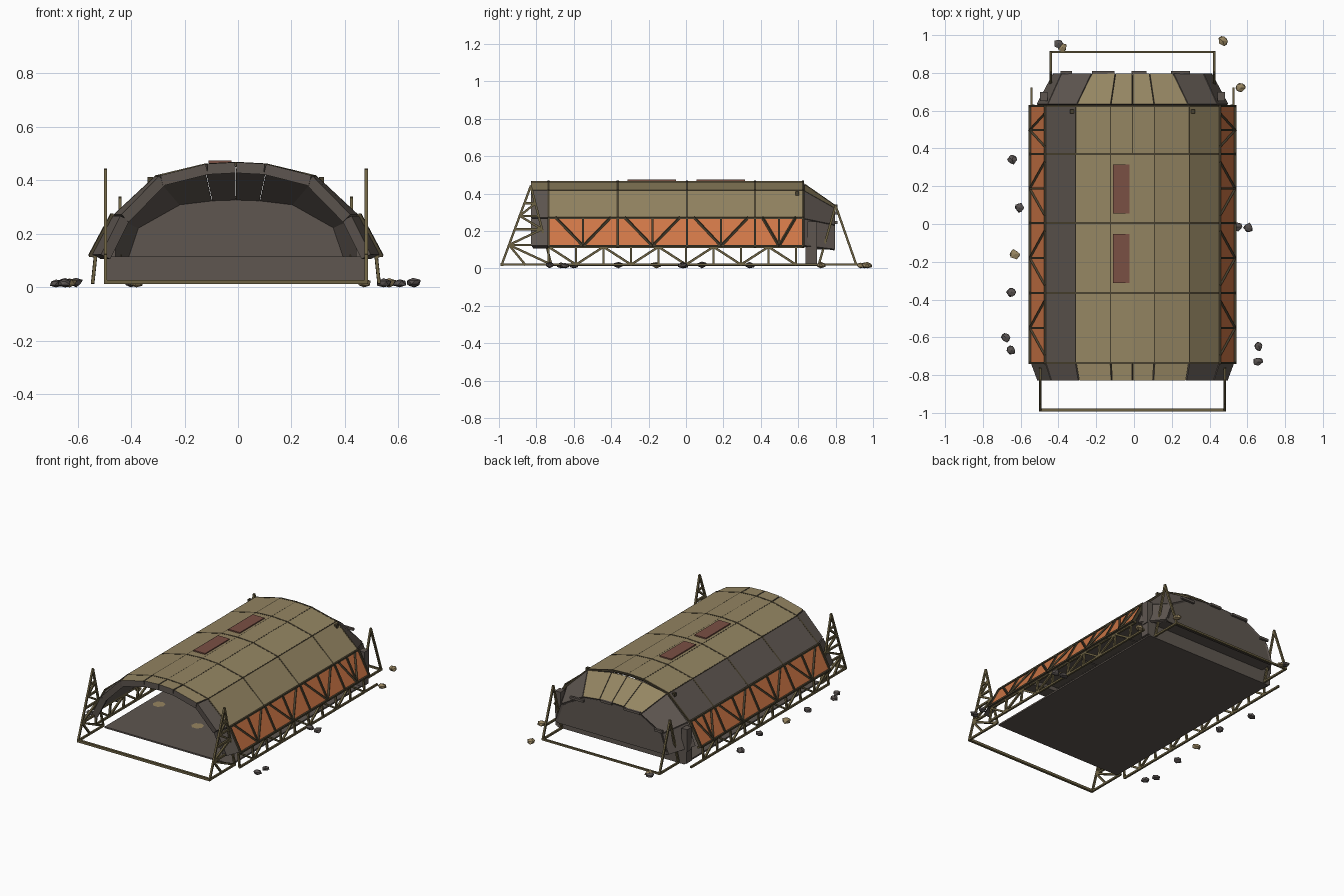
import bpy, bmesh, random
from mathutils import Vector, Matrix

random.seed(4)
cube = bpy.data.objects.get("Cube")
if cube:
    bpy.data.objects.remove(cube)

CX = -0.008  # centre line of the shelter


def material(name, r, g, b):
    lin = [((c / 255 + 0.055) / 1.055) ** 2.4 for c in (r, g, b)] + [1]
    m = bpy.data.materials.new(name)
    m.use_nodes = True
    m.diffuse_color = lin
    m.node_tree.nodes["Principled BSDF"].inputs["Base Color"].default_value = lin
    return m


TAN = material("tan panel", 148, 133, 98)
GREY = material("dark grey panel", 94, 86, 80)
ORANGE = material("orange panel", 205, 118, 70)
RED = material("dull red hatch", 122, 80, 68)
BAR = material("olive metal", 108, 97, 66)
TRUSS = material("dark brown metal", 74, 66, 48)
STONE = material("grey stone", 88, 82, 80)
SAND = material("sandy stone", 150, 132, 96)


def finish(name, bm, *mats):
    bmesh.ops.recalc_face_normals(bm, faces=bm.faces)
    me = bpy.data.meshes.new(name)
    bm.to_mesh(me)
    bm.free()
    for m in mats:
        me.materials.append(m)
    ob = bpy.data.objects.new(name, me)
    bpy.context.collection.objects.link(ob)
    return ob


def box(name, mat, x0, x1, y0, y1, z0, z1):
    bm = bmesh.new()
    bmesh.ops.create_cube(bm, size=1)
    for v in bm.verts:
        v.co = ((x1, x0)[v.co.x < 0] + CX, (y1, y0)[v.co.y < 0], (z1, z0)[v.co.z < 0])
    return finish(name, bm, mat)


def beams(name, mat, pairs, w=0.012):
    """Square bars between pairs of points, joined in one object."""
    bm = bmesh.new()
    for a, b in pairs:
        a, b = Vector(a), Vector(b)
        d = b - a
        rot = d.to_track_quat('Z', 'Y').to_matrix().to_4x4()
        size = Matrix.Diagonal((w, w, d.length + w * 0.6, 1))
        shift = Matrix.Translation((a + b) / 2 + Vector((CX, 0, 0)))
        bmesh.ops.create_cube(bm, size=1, matrix=shift @ rot @ size)
    return finish(name, bm, mat)


def panel(name, mat, quad, thick, gap=0.004):
    """Thick plate with a grey inner face, shrunk a little to leave seams."""
    q = [Vector(p) + Vector((CX, 0, 0)) for p in quad]
    mid = sum(q, Vector()) / 4
    q = [p + (mid - p).normalized() * gap for p in q]
    n = (q[2] - q[0]).cross(q[3] - q[1]).normalized()
    if n.dot(mid - Vector((CX, mid.y, 0))) < 0:
        n = -n
    bm = bmesh.new()
    out = [bm.verts.new(p) for p in q]
    inn = [bm.verts.new(p - n * thick) for p in q]
    bm.faces.new(out)
    inner = bm.faces.new(inn)
    for i in range(4):
        j = (i + 1) % 4
        side = bm.faces.new((out[i], out[j], inn[j], inn[i]))
        side.material_index = 1
    inner.material_index = 1
    return finish(name, bm, mat, GREY)


def mirrored(half):
    """Half section from centre to eave, made into a full section."""
    return [(-x, z) for x, z in reversed(half)] + half[1:]


MAIN = mirrored([(0, .468), (.115, .462), (.30, .418), (.46, .27), (.54, .12)])
FRONT = mirrored([(0, .468), (.11, .462), (.285, .418), (.43, .27), (.505, .12)])
TAIL_A = mirrored([(0, .455), (.115, .45), (.295, .415), (.45, .265), (.51, .12)])
TAIL_B = mirrored([(0, .338), (.09, .335), (.215, .32), (.375, .23), (.42, .10)])
JOINTS = [-0.735, -0.365, 0.005, 0.37, 0.625]
MAIN_COLOURS = [ORANGE, GREY, TAN, TAN, TAN, TAN, TAN, ORANGE]
END_COLOURS = [GREY, GREY, TAN, TAN, TAN, TAN, GREY, GREY]


def vault(name, colours, sec0, y0, sec1, y1, thick):
    for i, mat in enumerate(colours):
        (a, az), (b, bz) = sec0[i:i + 2]
        (c, cz), (d, dz) = sec1[i:i + 2]
        quad = [(a, y0, az), (b, y0, bz), (d, y1, dz), (c, y1, cz)]
        panel(name + "_panel", mat, quad, thick)


# Vaulted roof: four bays, front hood and tapered tail
for y0, y1 in zip(JOINTS, JOINTS[1:]):
    vault("roof", MAIN_COLOURS, MAIN, y0, MAIN, y1, 0.018)
vault("hood", END_COLOURS, FRONT, -0.83, MAIN, JOINTS[0], 0.04)
vault("tail", END_COLOURS, TAIL_A, 0.632, TAIL_B, 0.80, 0.018)

# Ribs under the roof seams
ribs = []
for y in JOINTS:
    pts = [(x * 0.992, y, z - 0.004) for x, z in MAIN]
    ribs += list(zip(pts, pts[1:]))
for x, z in MAIN[1:-1]:
    ribs.append(((x * 0.99, JOINTS[0], z - 0.006), (x * 0.99, JOINTS[-1], z - 0.006)))
beams("roof_ribs", TRUSS, ribs, 0.011)

# Back wall, low rear base and floor
bm = bmesh.new()
section = [(x * 0.97 + CX, z - 0.006) for x, z in TAIL_B]
wall = bm.faces.new([bm.verts.new((x, 0.785, z)) for x, z in section])
ext = bmesh.ops.extrude_face_region(bm, geom=[wall])["geom"]
bmesh.ops.translate(bm, vec=(0, 0.01, 0), verts=[v for v in ext if isinstance(v, bmesh.types.BMVert)])
finish("back_wall", bm, GREY)
box("rear_base", GREY, -0.485, 0.485, 0.64, 0.70, 0.02, 0.115)
box("rear_ledge", GREY, -0.42, 0.42, 0.69, 0.795, 0.10, 0.115)
box("floor", GREY, -0.47, 0.47, -0.73, 0.70, 0.012, 0.022)
for x, y in ((-0.39, -0.28), (-0.02, -0.40)):
    bm = bmesh.new()
    bmesh.ops.create_circle(bm, cap_ends=True, segments=7, radius=0.04)
    patch = finish("floor_patch", bm, SAND)
    patch.location = (x, y, 0.0235)

# Roof hatches and edge caps
for y in (-0.183, 0.185):
    box("roof_hatch", RED, -0.103, -0.017, y - 0.13, y + 0.13, 0.466, 0.474)
for x, w, z in ((-0.35, .03, .25), (-0.155, .06, .33), (0.035, .04, .338), (0.255, .05, .30)):
    box("tail_cap", GREY, x - w, x + w, 0.795, 0.81, z - 0.012, z + 0.003)

for s in (1, -1):
    # Truss over the orange side panels
    top, low = (s * 0.464, 0.27), (s * 0.544, 0.12)

    def at(p, y):
        return (p[0], y, p[1])

    bars = [(at(p, JOINTS[0]), at(p, JOINTS[-1])) for p in (top, low)]
    for y0, y1 in zip(JOINTS, JOINTS[1:]):
        m = (y0 + y1) / 2
        bars += [(at(top, y), at(low, y)) for y in (y0, m, y1)]
        bars += [(at(top, y), at(low, m)) for y in (y0 + 0.04, y1 - 0.04)]
    beams("side_truss", TRUSS, bars, 0.011)

    # Ground truss below the eaves
    up, down = (s * 0.525, 0.115), (s * 0.535, 0.02)
    bars = [(at(down, JOINTS[0]), at(down, 0.72)), (at(up, JOINTS[0]), at(up, 0.63))]
    ys = [JOINTS[0] + i * 0.147 for i in range(10)]
    bars += [(at(up, y), at(down, y)) for y in ys]
    bars += [(at((up, down)[i % 2], ys[i]), at((down, up)[i % 2], ys[i + 1])) for i in range(9)]
    beams("ground_truss", BAR, bars)

    # Triangular end towers with bracing
    for name, x, base0, base1, apex, h in (("front_tower", s * 0.488, -0.985, -0.72, -0.83, 0.44),
                                           ("back_tower", s * 0.433, 0.91, 0.71, 0.80, 0.335)):
        def leg(base, t):
            return (x, base + (apex - base) * t, 0.02 + (h - 0.02) * t)

        bars = [(leg(b, 0), leg(b, 1)) for b in (base0, base1)]
        bars.append((leg(base0, 0), leg(base1, 0)))
        if name == "front_tower":
            levels = (0, 0.25, 0.45, 0.62, 0.78)
            bars += [(leg(base0, t), leg(base1, t)) for t in levels[1:]]
            for i in range(4):
                a, b = (base0, base1) if i % 2 else (base1, base0)
                bars.append((leg(a, levels[i]), leg(b, levels[i + 1])))
            bars.append(((x, -0.86, 0.02), leg(base0, 0.25)))
        beams(name, BAR, bars)
    box("roof_bolt", TRUSS, s * 0.32 - 0.01, s * 0.32 + 0.01, 0.585, 0.605, 0.38, 0.412)
    box("corner_post", GREY, s * 0.47 - 0.02, s * 0.47 + 0.02, 0.65, 0.70, 0.10, 0.25)

# Ground bars joining the towers
beams("front_bar", BAR, [((-0.488, -0.985, 0.02), (0.488, -0.985, 0.02))], 0.016)
beams("back_bar", BAR, [((-0.433, 0.91, 0.02), (0.433, 0.91, 0.02))])

# Scattered stones
stones = {
    STONE: [(-.40, .955), (-.645, .34), (-.605, .085), (-.65, -.36), (-.68, -.60), (-.65, -.67),
            (.545, -.015), (.605, -.02), (.66, -.645), (.655, -.73)],
    SAND: [(-.38, .935), (.47, .968), (.565, .72), (-.63, -.16)],
}
for mat, spots in stones.items():
    for x, y in spots:
        bm = bmesh.new()
        bmesh.ops.create_icosphere(bm, subdivisions=1, radius=0.028)
        for v in bm.verts:
            v.co *= random.uniform(0.75, 1.15)
            v.co.z *= 0.65
        lowest = min(v.co.z for v in bm.verts)
        bmesh.ops.translate(bm, vec=(x, y, -lowest), verts=bm.verts)
        finish("stone", bm, mat)
